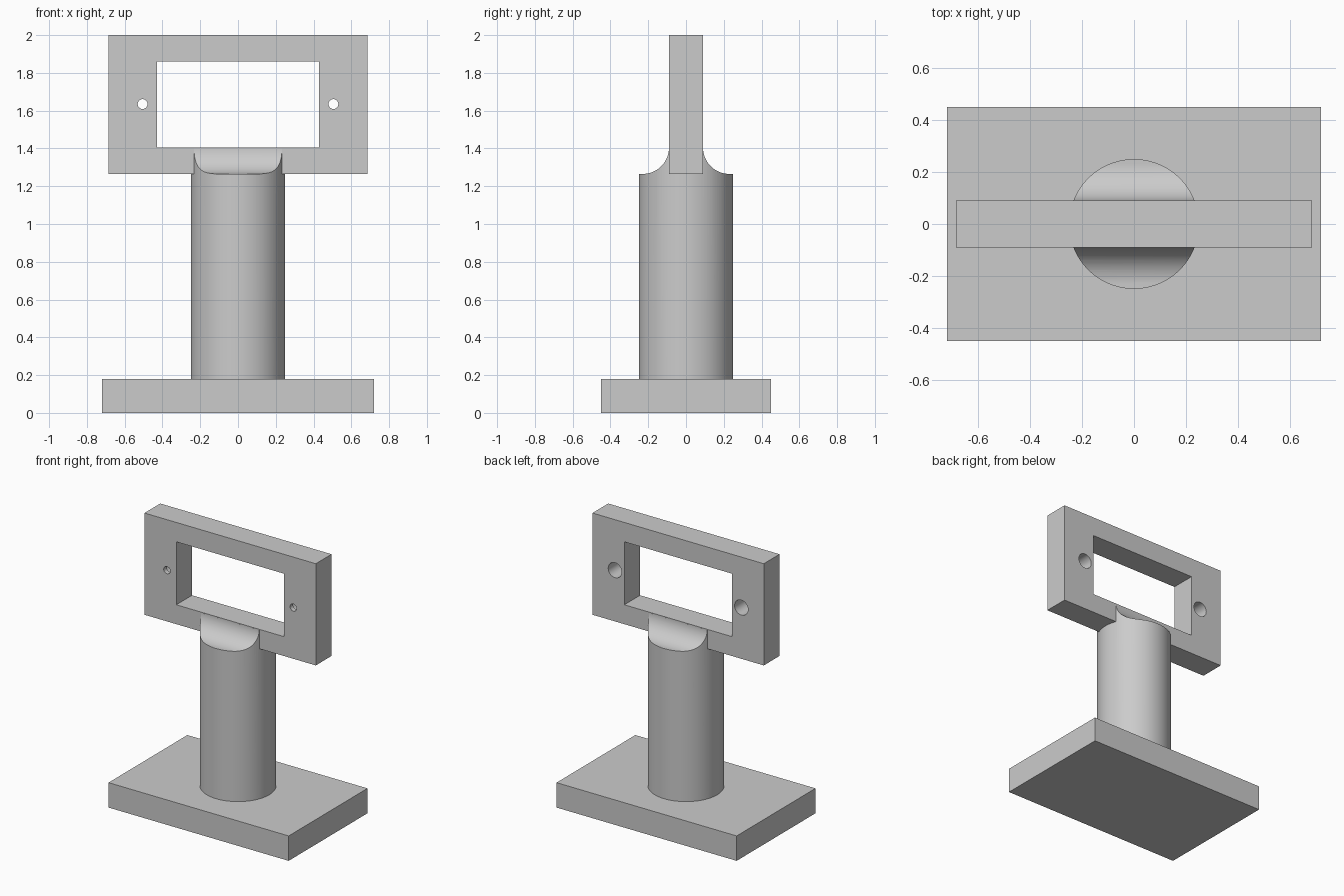
import bpy, bmesh, math

default = bpy.data.objects.get("Cube")
if default:
    bpy.data.objects.remove(default, do_unlink=True)

grey = bpy.data.materials.new("light grey")
grey.use_nodes = True
colour = (0.6, 0.6, 0.6, 1)
grey.diffuse_color = colour
grey.node_tree.nodes["Principled BSDF"].inputs["Base Color"].default_value = colour


def finish(name, bm):
    bmesh.ops.recalc_face_normals(bm, faces=bm.faces)
    mesh = bpy.data.meshes.new(name)
    bm.to_mesh(mesh)
    bm.free()
    mesh.materials.append(grey)
    ob = bpy.data.objects.new(name, mesh)
    bpy.context.scene.collection.objects.link(ob)
    return ob


def box(name, x, y, z0, z1):
    """Box centred on x and y, given half sizes and a height range."""
    bm = bmesh.new()
    bmesh.ops.create_cube(bm, size=2)
    for v in bm.verts:
        v.co = (v.co.x * x, v.co.y * y, z1 if v.co.z > 0 else z0)
    return finish(name, bm)


def cylinder(name, radius, length, sides):
    bm = bmesh.new()
    bmesh.ops.create_cone(bm, cap_ends=True, segments=sides,
                          radius1=radius, radius2=radius, depth=length)
    return finish(name, bm)


def select(ob):
    bpy.ops.object.select_all(action='DESELECT')
    ob.select_set(True)
    bpy.context.view_layer.objects.active = ob


def cut(ob, cutter):
    mod = ob.modifiers.new("cut", 'BOOLEAN')
    mod.operation = 'DIFFERENCE'
    mod.solver = 'EXACT'
    mod.object = cutter
    cutter.hide_render = True
    select(ob)
    bpy.ops.object.modifier_apply(modifier=mod.name)
    bpy.data.objects.remove(cutter, do_unlink=True)


def smooth(ob):
    select(ob)
    bpy.ops.object.shade_smooth_by_angle(angle=math.radians(30))


# Base slab
box("base", 0.72, 0.45, 0, 0.18)

# Rectangular frame with its window
frame = box("frame", 0.685, 0.09, 1.265, 2)
cut(frame, box("window_cutter", 0.43, 0.3, 1.405, 1.86))

# Screw holes, each with a wider, deep counterbore from the back
for side in (-1, 1):
    for radius, length, y in ((0.026, 0.6, 0), (0.054, 0.3, 0.095)):
        hole = cylinder("hole_cutter", radius, length, 32)
        hole.rotation_euler.x = math.pi / 2
        hole.location = (side * 0.505, y, 1.635)
        cut(frame, hole)
smooth(frame)

# Round column, scooped at front and back where it meets the frame
column = cylinder("column", 0.25, 1.3, 96)
column.location.z = 0.75
for side in (-1, 1):
    arc = [(0.23 - 0.14 * math.cos(a), 1.405 - 0.14 * math.sin(a))
           for a in (i * math.pi / 48 for i in range(25))]
    profile = arc + [(0.5, 1.265), (0.5, 1.6), (0.09, 1.6)]
    bm = bmesh.new()
    face = bm.faces.new([bm.verts.new((-0.5, side * y, z)) for y, z in profile])
    sweep = bmesh.ops.extrude_face_region(bm, geom=[face])
    bmesh.ops.translate(bm, vec=(1, 0, 0),
                        verts=[g for g in sweep["geom"] if isinstance(g, bmesh.types.BMVert)])
    cut(column, finish("scoop_cutter", bm))
smooth(column)
